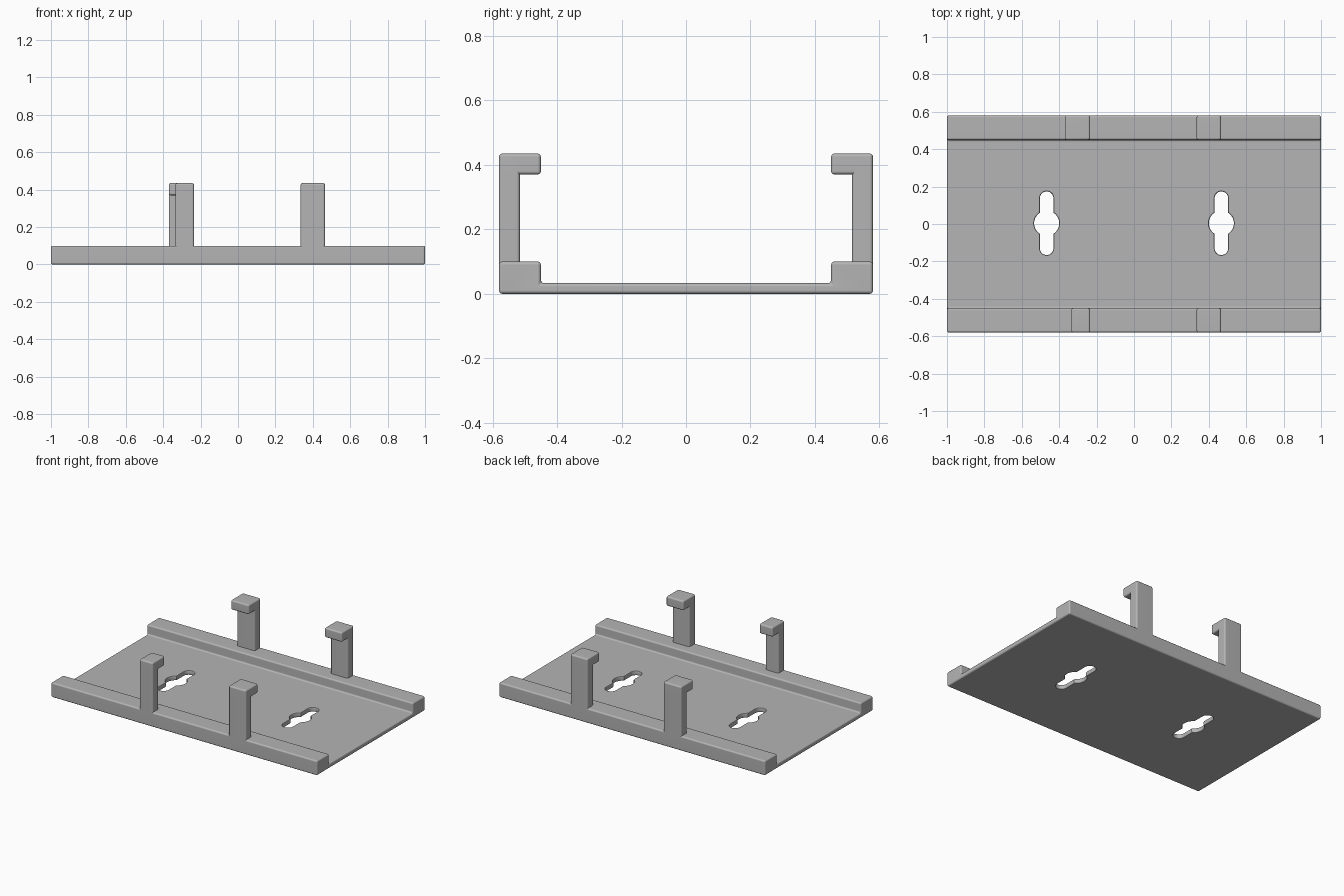
import bpy, bmesh, math

cube = bpy.data.objects.get("Cube")
if cube:
    bpy.data.objects.remove(cube, do_unlink=True)

gray = bpy.data.materials.new("plain_gray")
gray.use_nodes = True
gray.diffuse_color = (0.46, 0.46, 0.46, 1)
gray.node_tree.nodes["Principled BSDF"].inputs["Base Color"].default_value = gray.diffuse_color

FLOOR, RAIL, LIP, TOP = 0.033, 0.10, 0.37, 0.435
OUTER, POST, INNER = 0.58, 0.515, 0.45
BEVEL = 0.01


def make_object(name, bm):
    bmesh.ops.recalc_face_normals(bm, faces=bm.faces[:])
    mesh = bpy.data.meshes.new(name)
    bm.to_mesh(mesh)
    bm.free()
    obj = bpy.data.objects.new(name, mesh)
    bpy.context.collection.objects.link(obj)
    mesh.materials.append(gray)
    return obj


def skin(bm, rings):
    """Join rings of points into a closed solid."""
    loops = [[bm.verts.new(p) for p in ring] for ring in rings]
    count = len(loops[0])
    for a, b in zip(loops, loops[1:]):
        for i in range(count):
            j = (i + 1) % count
            bm.faces.new((a[i], a[j], b[j], b[i]))
    bm.faces.new(loops[0][::-1])
    bm.faces.new(loops[-1])
    bmesh.ops.recalc_face_normals(bm, faces=bm.faces[:])


def extrude(bm, faces, offset):
    """Extrude a patch of faces and return the moved faces."""
    out = bmesh.ops.extrude_face_region(bm, geom=faces)["geom"]
    verts = [g for g in out if isinstance(g, bmesh.types.BMVert)]
    bmesh.ops.translate(bm, verts=verts, vec=offset)
    bm.normal_update()
    return [g for g in out if isinstance(g, bmesh.types.BMFace)]


# Tray: channel profile with a rail along each long side
bm = bmesh.new()
half = [(OUTER, 0), (OUTER, RAIL), (POST, RAIL), (INNER, RAIL), (INNER, FLOOR)]
profile = half + [(-y, z) for y, z in reversed(half)]
stations = [-1, -0.37, -0.335, -0.235, 0.335, 0.465, 1]
skin(bm, [[(x, y, z) for y, z in profile] for x in stations])

# Hooks: posts drawn up from the rails, with lips turned inward
for side, x0, x1 in ((1, -0.37, -0.235), (1, 0.335, 0.465),
                     (-1, -0.335, -0.235), (-1, 0.335, 0.465)):
    patch = []
    for f in bm.faces:
        c = f.calc_center_median()
        if x0 < c.x < x1 and c.y * side > POST and abs(c.z - RAIL) < 0.001 and abs(f.normal.z) > 0.9:
            patch.append(f)
    patch = extrude(bm, patch, (0, 0, LIP - RAIL))
    extrude(bm, patch, (0, 0, TOP - LIP))
    tip = []
    for f in bm.faces:
        c = f.calc_center_median()
        if x0 < c.x < x1 and c.z > LIP + 0.01 and abs(c.y * side - POST) < 0.001:
            tip.append(f)
    extrude(bm, tip, (0, side * (INNER - POST), 0))

# Merge flat regions, then round every corner
bmesh.ops.recalc_face_normals(bm, faces=bm.faces[:])
bmesh.ops.dissolve_limit(bm, angle_limit=0.02, verts=bm.verts[:], edges=bm.edges[:])
corners = [e for e in bm.edges if e.calc_face_angle(0) > 0.5]
bmesh.ops.bevel(bm, geom=corners, offset=BEVEL, offset_type='OFFSET', segments=3,
                profile=0.5, affect='EDGES', clamp_overlap=True)
tray = make_object("clip_tray", bm)


def keyhole(cx, cy, z, grow):
    """Outline of a round hole crossed by a slot with round ends."""
    big, small, reach = 0.067 + grow, 0.036 + grow, 0.134
    start = math.asin(small / big)
    pts = []
    for turn in (0, math.pi):
        arcs = ((0, big, start - math.pi / 2, math.pi / 2 - start, 14),
                (reach, small, 0, math.pi, 14))
        for shift, r, a0, a1, n in arcs:
            for i in range(n + 1):
                a = a0 + (a1 - a0) * i / n
                x, y = r * math.cos(a), r * math.sin(a) + shift
                s = math.cos(turn)
                pts.append((cx + s * x, cy + s * y, z))
    return pts


# Mounting holes: flared keyhole cutters
r = 0.008
levels = [(-0.02, r), (0, r), (r * 0.3, r * 0.3), (r, 0),
          (FLOOR - r, 0), (FLOOR - r * 0.3, r * 0.3), (FLOOR, r), (FLOOR + 0.02, r)]
bpy.context.view_layer.objects.active = tray
tray.select_set(True)
for side in (-1, 1):
    bm = bmesh.new()
    skin(bm, [keyhole(side * 0.467, 0.004, z, grow) for z, grow in levels])
    cutter = make_object("hole_cutter", bm)
    cutter.hide_render = True
    mod = tray.modifiers.new("mounting_hole", 'BOOLEAN')
    mod.operation = 'DIFFERENCE'
    mod.solver = 'EXACT'
    mod.object = cutter
    bpy.ops.object.modifier_apply(modifier=mod.name)
    bpy.data.objects.remove(cutter, do_unlink=True)

# Soft rounds with flat broad faces
bpy.ops.object.shade_smooth_by_angle(angle=math.radians(40))
normals = tray.modifiers.new("flat_faces", 'WEIGHTED_NORMAL')
normals.keep_sharp = True
